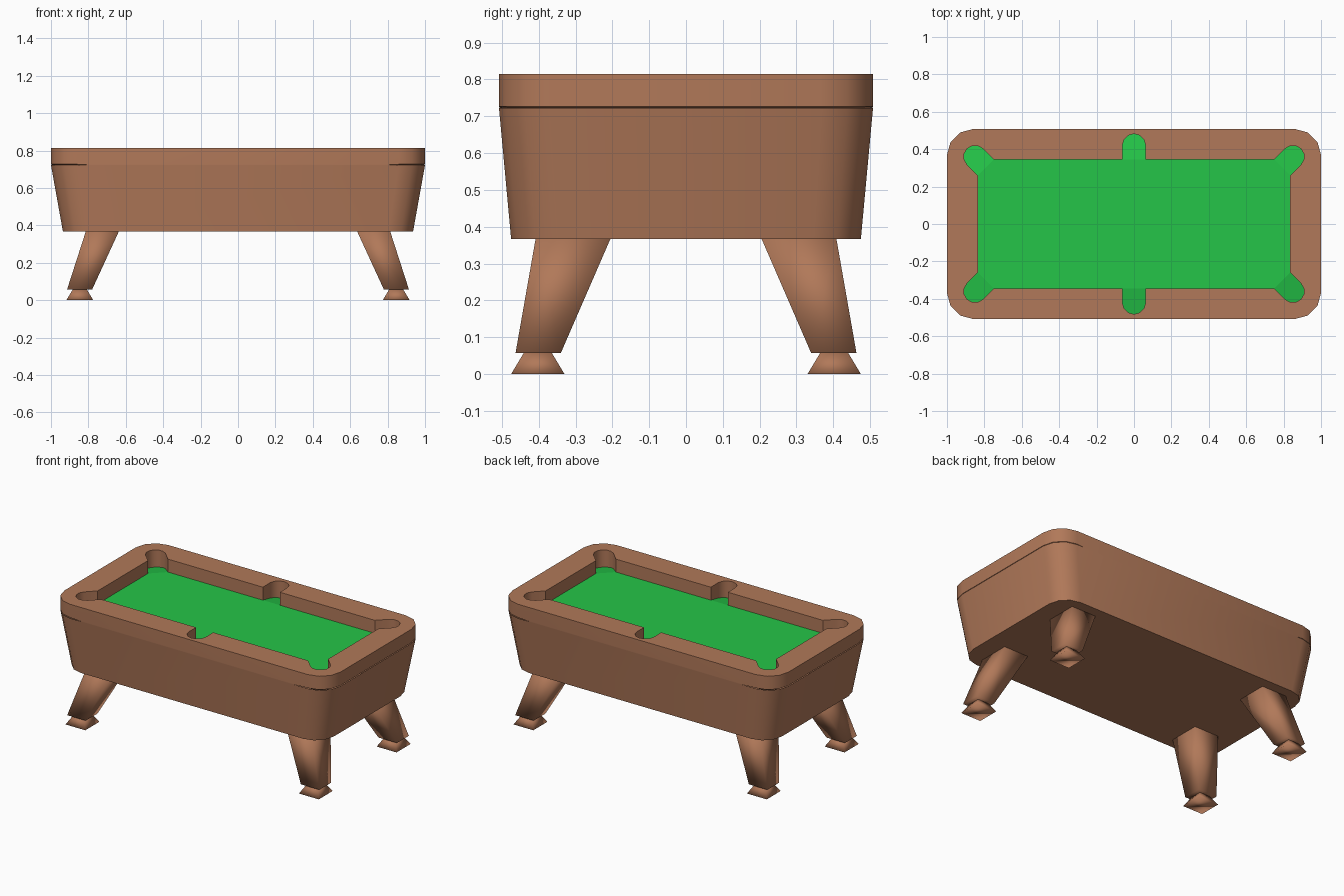
import bpy, bmesh, math

if "Cube" in bpy.data.objects:
    bpy.data.objects.remove(bpy.data.objects["Cube"])


def material(name, rgb):
    m = bpy.data.materials.new(name)
    m.diffuse_color = (*rgb, 1)
    m.use_nodes = True
    m.node_tree.nodes["Principled BSDF"].inputs["Base Color"].default_value = m.diffuse_color
    return m


BROWN = material("brown wood", (0.44, 0.19, 0.10))
GREEN = material("green felt", (0.018, 0.56, 0.065))


def finish(name, bm, mat, smooth=None, recalc=True):
    if recalc:
        bmesh.ops.recalc_face_normals(bm, faces=bm.faces[:])
    me = bpy.data.meshes.new(name)
    bm.to_mesh(me)
    bm.free()
    me.materials.append(mat)
    ob = bpy.data.objects.new(name, me)
    bpy.context.collection.objects.link(ob)
    if smooth:
        bpy.ops.object.select_all(action='DESELECT')
        ob.select_set(True)
        bpy.context.view_layer.objects.active = ob
        if smooth >= 180:
            bpy.ops.object.shade_smooth()
        else:
            bpy.ops.object.shade_smooth_by_angle(angle=math.radians(smooth))
    return ob


def loop(bm, pts, z):
    return [bm.verts.new((x, y, z)) for x, y in pts]


def bridge(bm, a, b):
    n = len(a)
    for i in range(n):
        j = (i + 1) % n
        bm.faces.new((a[i], a[j], b[j], b[i]))


def arc(cx, cy, r, a0, a1, n):
    return [(cx + r * math.cos(math.radians(a0 + (a1 - a0) * i / n)),
             cy + r * math.sin(math.radians(a0 + (a1 - a0) * i / n)))
            for i in range(n + 1)]


# Outer outline with rounded corners
outer = []
for k, (sx, sy) in enumerate([(1, 1), (-1, 1), (-1, -1), (1, -1)]):
    outer += arc(sx * 0.86, sy * 0.368, 0.14, 90 * k, 90 * k + 90, 3)

# Pocket outlines, each from one mouth point to the other
corner = [(0.835, 0.26)] + arc(0.85, 0.36, 0.06, -45, 135, 6) + [(0.75, 0.345)]
side = [(0.062, 0.345)] + arc(0, 0.42, 0.062, 0, 180, 6) + [(-0.062, 0.345)]


def flip(pts, sx, sy):
    q = [(x * sx, y * sy) for x, y in pts]
    return q if sx * sy > 0 else q[::-1]


pockets = [corner, side, flip(corner, -1, 1), flip(corner, -1, -1),
           flip(side, -1, -1), flip(corner, 1, -1)]
inner = [p for pk in pockets for p in pk]

TOP, SEAM, FELT = 0.815, 0.727, 0.73

# Rim: ring with pocket cut-outs
bm = bmesh.new()
o1, i1 = loop(bm, outer, TOP), loop(bm, inner, TOP)
edges = [bm.edges.new((l[i], l[(i + 1) % len(l)])) for l in (o1, i1) for i in range(len(l))]
bmesh.ops.triangle_fill(bm, edges=edges, use_beauty=True, use_dissolve=False)
o2, i2 = loop(bm, outer, SEAM), loop(bm, inner, 0.68)
bridge(bm, o1, o2)
bridge(bm, i1, i2)
edges = [bm.edges.get((l[i], l[(i + 1) % len(l)])) for l in (o2, i2) for i in range(len(l))]
for a in i2:
    a.co.z = SEAM
bmesh.ops.triangle_fill(bm, edges=edges, use_beauty=True, use_dissolve=False)
for a in i2:
    a.co.z = 0.68
finish("rim", bm, BROWN, 40)

# Felt: flat bed plus a sloping floor in each pocket
bm = bmesh.new()
bed = []
for pk in pockets:
    (ax, ay), (bx, by) = pk[0], pk[-1]
    length = math.hypot(bx - ax, by - ay)
    verts = []
    for x, y in pk:
        d = abs((bx - ax) * (y - ay) - (by - ay) * (x - ax)) / length
        verts.append(bm.verts.new((x, y, FELT - 0.2 * d)))
    bm.faces.new(verts)
    bed += [verts[0], verts[-1]]
bm.faces.new(bed)
finish("felt", bm, GREEN, recalc=False)

# Cabinet: tapered open tub below the rim
bm = bmesh.new()
low = loop(bm, [(x * 0.936, y * 0.935) for x, y in outer], 0.367)
high = loop(bm, outer, 0.723)
bridge(bm, low, high)
bm.faces.new(low[::-1])
finish("cabinet", bm, BROWN, 40, recalc=False)


# Legs and feet
def box(name, x0, x1, y0, y1, z0, X0, X1, Y0, Y1, z1, sx, sy, smooth):
    bm = bmesh.new()
    a = loop(bm, [(sx * x, sy * y) for x, y in ((x0, y0), (x1, y0), (x1, y1), (x0, y1))], z0)
    b = loop(bm, [(sx * x, sy * y) for x, y in ((X0, Y0), (X1, Y0), (X1, Y1), (X0, Y1))], z1)
    bridge(bm, a, b)
    bm.faces.new(a)
    bm.faces.new(b)
    finish(name, bm, BROWN, smooth)


for sx, sx_name in ((-1, "left"), (1, "right")):
    for sy, sy_name in ((-1, "front"), (1, "back")):
        tag = sy_name + "_" + sx_name
        box(tag + "_leg", 0.78, 0.914, 0.34, 0.463, 0.057,
            0.636, 0.813, 0.204, 0.408, 0.37, sx, sy, 180)
        box(tag + "_foot", 0.774, 0.918, 0.33, 0.475, 0.0,
            0.81, 0.882, 0.366, 0.439, 0.06, sx, sy, 180)
